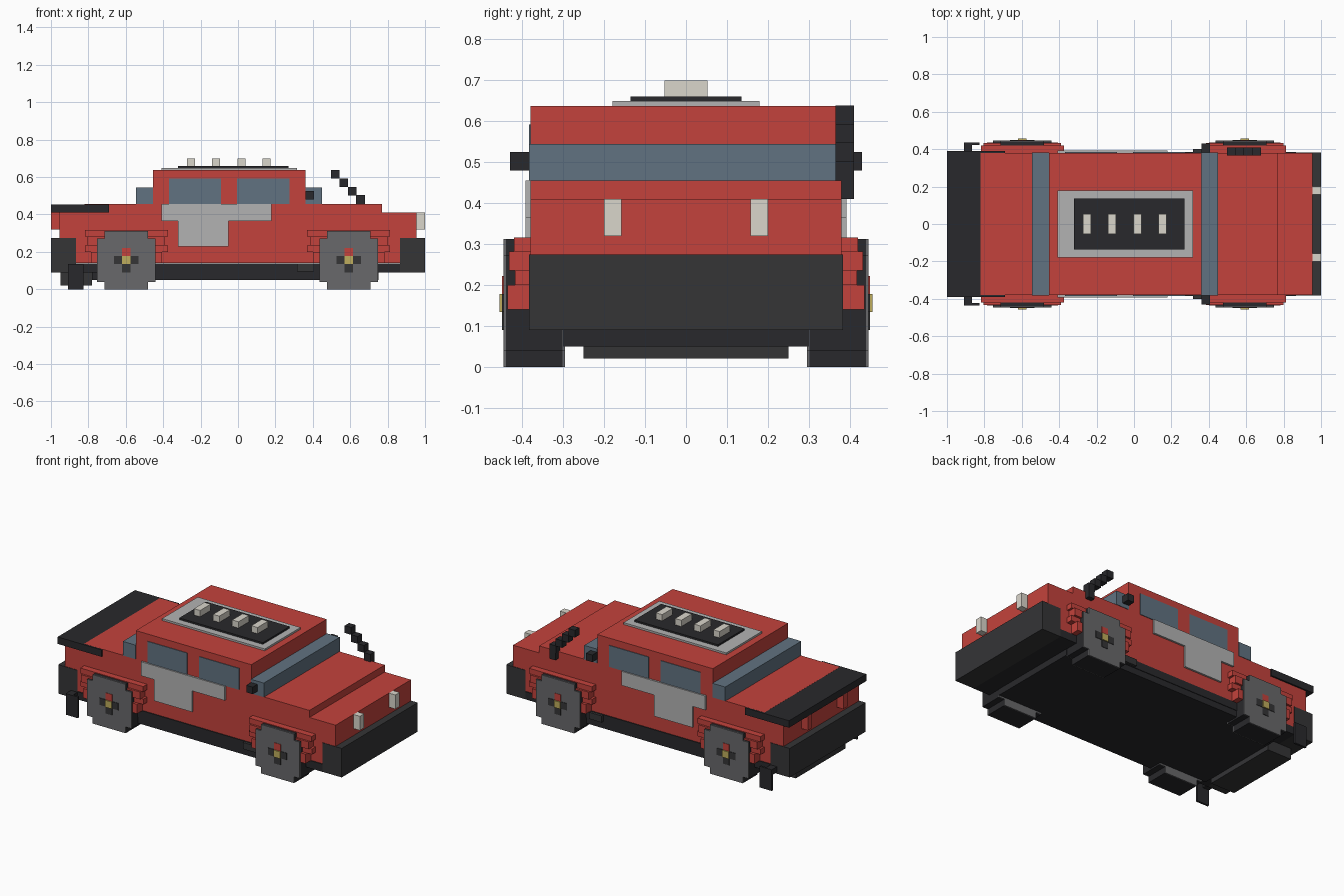
import bpy, bmesh
from mathutils import Matrix

if "Cube" in bpy.data.objects:
    bpy.data.objects.remove(bpy.data.objects["Cube"])


def mat(name, r, g, b):
    m = bpy.data.materials.new(name)
    m.diffuse_color = (r, g, b, 1)
    m.use_nodes = True
    m.node_tree.nodes["Principled BSDF"].inputs["Base Color"].default_value = m.diffuse_color
    return m


RED = mat("red_paint", 0.55, 0.055, 0.045)
BLACK = mat("black_trim", 0.022, 0.022, 0.025)
DARK = mat("dark_trim", 0.035, 0.035, 0.037)
GLASS = mat("glass", 0.12, 0.17, 0.22)
SILVER = mat("silver", 0.45, 0.45, 0.45)
RIM = mat("rim_grey", 0.14, 0.14, 0.145)
CREAM = mat("lamp", 0.70, 0.67, 0.60)
GOLD = mat("gold", 0.52, 0.42, 0.11)


def finish(name, bm, material):
    bmesh.ops.recalc_face_normals(bm, faces=bm.faces)
    me = bpy.data.meshes.new(name)
    bm.to_mesh(me)
    bm.free()
    me.materials.append(material)
    ob = bpy.data.objects.new(name, me)
    bpy.context.collection.objects.link(ob)
    return ob


def box(name, material, x, y, z):
    """Box from (min, max) ranges."""
    bm = bmesh.new()
    size = [r[1] - r[0] for r in (x, y, z)]
    mid = [(r[0] + r[1]) / 2 for r in (x, y, z)]
    bmesh.ops.create_cube(bm, size=1, matrix=Matrix.Translation(mid) @ Matrix.Diagonal((*size, 1)))
    return finish(name, bm, material)


def prism(name, material, pts, y0, y1):
    """Extrude an (x, z) profile along y."""
    bm = bmesh.new()
    f = bm.faces.new([bm.verts.new((x, y0, z)) for x, z in pts])
    ext = bmesh.ops.extrude_face_region(bm, geom=[f])["geom"]
    bmesh.ops.translate(bm, vec=(0, y1 - y0, 0), verts=[v for v in ext if isinstance(v, bmesh.types.BMVert)])
    return finish(name, bm, material)


def side(s, a, b):
    return tuple(sorted((s * a, s * b)))


# Body shell with cabin and stepped nose
body = [(-0.955, 0.14), (0.955, 0.14), (0.955, 0.41), (0.77, 0.41), (0.77, 0.455), (0.36, 0.455),
        (0.36, 0.637), (-0.455, 0.637), (-0.455, 0.455), (-0.82, 0.455), (-0.82, 0.41), (-0.955, 0.41)]
prism("body", RED, body, -0.38, 0.38)

# Chassis, bumpers, spoiler
box("chassis", BLACK, (-0.44, 0.44), (-0.38, 0.38), (0.05, 0.10))
box("axle_tunnel", BLACK, (-0.78, 0.75), (-0.30, 0.30), (0.05, 0.10))
box("lower_sill", BLACK, (-0.865, 0.865), (-0.384, 0.384), (0.09, 0.139))
box("front_bumper", DARK, (0.865, 1.0), (-0.383, 0.383), (0.09, 0.275))
box("rear_bumper", DARK, (-1.0, -0.865), (-0.383, 0.383), (0.09, 0.275))
box("rear_under_box", DARK, (-0.95, -0.78), (-0.25, 0.25), (0.02, 0.10))
box("rear_spoiler", BLACK, (-1.0, -0.69), (-0.39, 0.39), (0.41, 0.4545))

# Windscreens
box("front_windscreen", GLASS, (0.36, 0.45), (-0.383, 0.383), (0.455, 0.545))
box("rear_windscreen", GLASS, (-0.545, -0.455), (-0.383, 0.383), (0.455, 0.545))

# Roof panel and lamps
box("roof_plate", SILVER, (-0.41, 0.315), (-0.18, 0.18), (0.637, 0.649))
box("roof_pad", BLACK, (-0.32, 0.27), (-0.135, 0.135), (0.649, 0.66))
for i in range(4):
    cx = -0.252 + i * 0.135
    box(f"roof_lamp_{i + 1}", CREAM, (cx - 0.022, cx + 0.022), (-0.053, 0.053), (0.66, 0.70))

# Stepped snorkel on the far side
for i in range(4):
    x0, z0 = 0.497 + i * 0.045, 0.592 - i * 0.045
    box(f"snorkel_{i + 1}", BLACK, (x0, x0 + 0.046), (0.365, 0.41), (z0, z0 + 0.046))
box("snorkel_base", BLACK, (0.635, 0.678), (0.365, 0.41), (0.41, 0.458))

# Stepped wheel outline
R, C = 0.156, 0.116
outline = [(-C, -R), (C, -R), (C, -C), (R, -C), (R, C), (C, C), (C, R), (-C, R), (-C, C), (-R, C), (-R, -C), (-C, -C)]

for s, tag in ((-1, "near"), (1, "far")):
    # Lamps, glass, mirrors and side trim
    lamp_y = side(s, 0.157, 0.20)
    box(f"headlamp_{tag}", CREAM, (0.955, 1.0), lamp_y, (0.32, 0.41))
    box(f"tail_lamp_{tag}", RED, (-1.0, -0.955), lamp_y, (0.32, 0.41))
    box(f"rear_side_window_{tag}", GLASS, (-0.37, -0.09), side(s, 0.37, 0.384), (0.455, 0.592))
    box(f"front_side_window_{tag}", GLASS, (-0.005, 0.275), side(s, 0.37, 0.384), (0.455, 0.592))
    box(f"mirror_{tag}", BLACK, (0.36, 0.405), side(s, 0.38, 0.43), (0.48, 0.525))
    panel = [(-0.41, 0.365), (-0.32, 0.365), (-0.32, 0.23), (-0.05, 0.23),
             (-0.05, 0.365), (0.18, 0.365), (0.18, 0.455), (-0.41, 0.455)]
    prism(f"door_panel_{tag}", SILVER, panel, s * 0.37, s * 0.392)
    box(f"side_exhaust_{tag}", DARK, (0.315, 0.405), side(s, 0.38, 0.40), (0.095, 0.137))
    box(f"mud_flap_{tag}", BLACK, (-0.91, -0.825), side(s, 0.423, 0.436), (0.0, 0.135))
    box(f"mud_flap_bracket_{tag}", BLACK, (-0.91, -0.865), side(s, 0.38, 0.43), (0.10, 0.135))

    for cx, end in ((-0.597, "rear"), (0.592, "front")):
        # Layered wheel flare
        for k, (hw, yo, z0, z1) in enumerate([(0.222, 0.42, 0.282, 0.316), (0.208, 0.432, 0.235, 0.282),
                                              (0.222, 0.418, 0.20, 0.235), (0.19, 0.436, 0.14, 0.20)]):
            box(f"{end}_flare_{tag}_{k + 1}", RED, (cx - hw, cx + hw), side(s, 0.37, yo), (z0, z1))
        # Tyre, rim faces and hub
        pts = [(cx + x, 0.156 + z) for x, z in outline]
        prism(f"{end}_tyre_{tag}", BLACK, pts, s * 0.302, s * 0.44)
        prism(f"{end}_rim_{tag}", RIM, pts, s * 0.44, s * 0.446)
        prism(f"{end}_inner_rim_{tag}", RIM, pts, s * 0.296, s * 0.302)
        box(f"{end}_spoke_{tag}", DARK, (cx - 0.066, cx + 0.066), side(s, 0.44, 0.449), (0.134, 0.178))
        box(f"{end}_lower_spoke_{tag}", DARK, (cx - 0.022, cx + 0.022), side(s, 0.44, 0.449), (0.09, 0.134))
        box(f"{end}_red_mark_{tag}", RED, (cx - 0.022, cx + 0.022), side(s, 0.44, 0.449), (0.178, 0.222))
        box(f"{end}_hub_{tag}", GOLD, (cx - 0.022, cx + 0.022), side(s, 0.44, 0.456), (0.134, 0.178))
